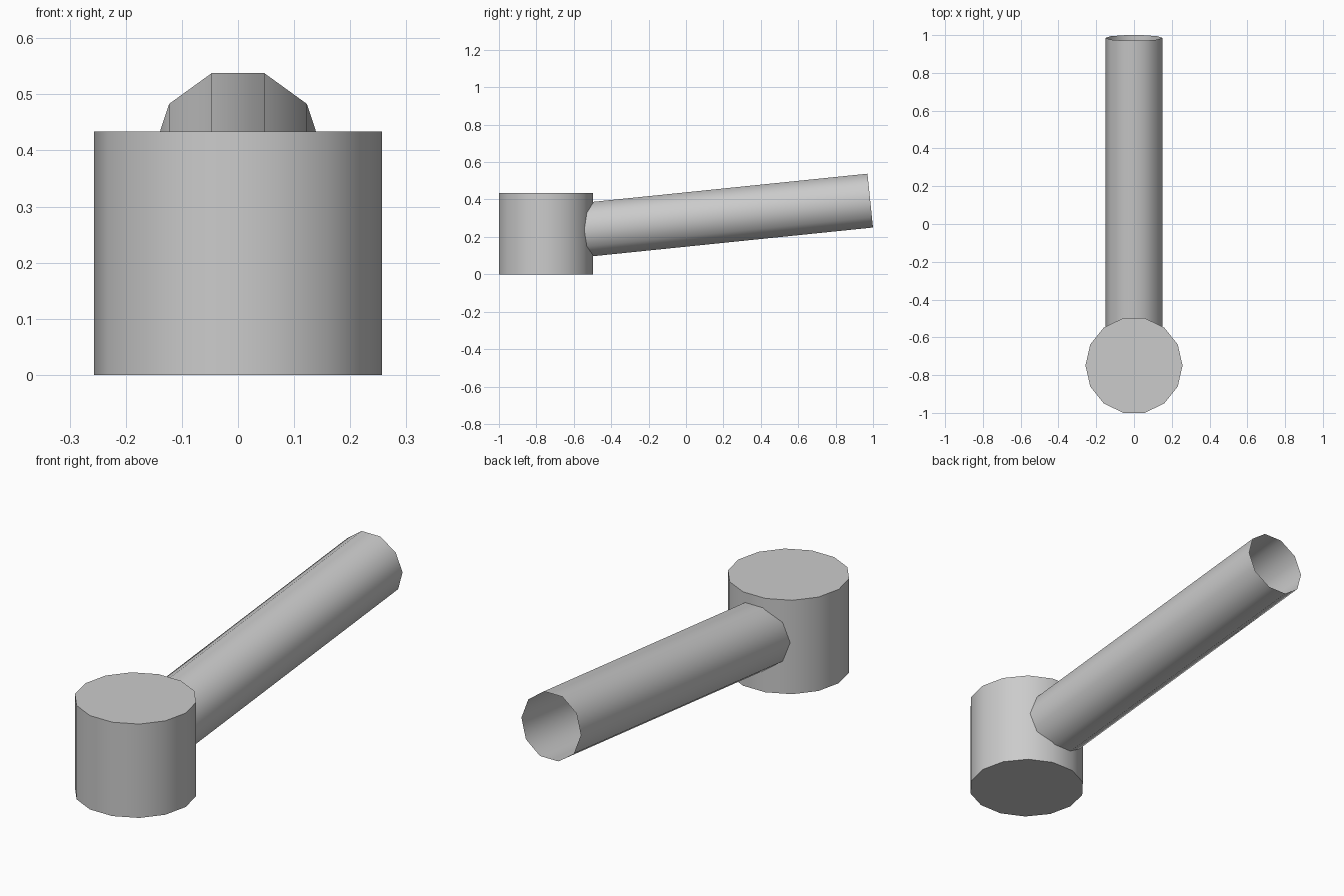
import bpy, bmesh, math
from mathutils import Matrix, Vector

if "Cube" in bpy.data.objects:
    bpy.data.objects.remove(bpy.data.objects["Cube"])

grey = bpy.data.materials.new("plain grey")
grey.diffuse_color = (0.6, 0.6, 0.6, 1)
grey.use_nodes = True
grey.node_tree.nodes["Principled BSDF"].inputs["Base Color"].default_value = grey.diffuse_color


def prism(name, sides, radius, length, matrix, capped):
    """Smooth-sided prism along local z, with a corner on the x axis."""
    bm = bmesh.new()
    rings = []
    for z in (0, length):
        rings.append([bm.verts.new((radius * math.cos(2 * math.pi * i / sides),
                                    radius * math.sin(2 * math.pi * i / sides), z))
                      for i in range(sides)])
    low, high = rings
    for i in range(sides):
        j = (i + 1) % sides
        bm.faces.new((low[i], low[j], high[j], high[i]))
    if capped:
        bm.faces.new(low[::-1])
        bm.faces.new(high)
    bm.transform(matrix)
    mesh = bpy.data.meshes.new(name)
    bm.to_mesh(mesh)
    bm.free()
    mesh.materials.append(grey)
    obj = bpy.data.objects.new(name, mesh)
    bpy.context.collection.objects.link(obj)
    bpy.ops.object.select_all(action='DESELECT')
    obj.select_set(True)
    bpy.context.view_layer.objects.active = obj
    bpy.ops.object.shade_smooth_by_angle(angle=math.radians(45))
    return obj


# Upright closed drum
prism("head", 14, 0.257, 0.434, Matrix.Translation((0, -0.749, 0)), True)

# Slightly rising hollow tube, its inner end buried in the drum
tilt = math.radians(5.85)
axis = Vector((0, math.cos(tilt), math.sin(tilt)))
length = 1.59
start = Vector((0, 0.985, 0.394)) - axis * length
prism("handle_tube", 10, 0.152, length,
      Matrix.Translation(start) @ Matrix.Rotation(tilt - math.pi / 2, 4, 'X'), False)
